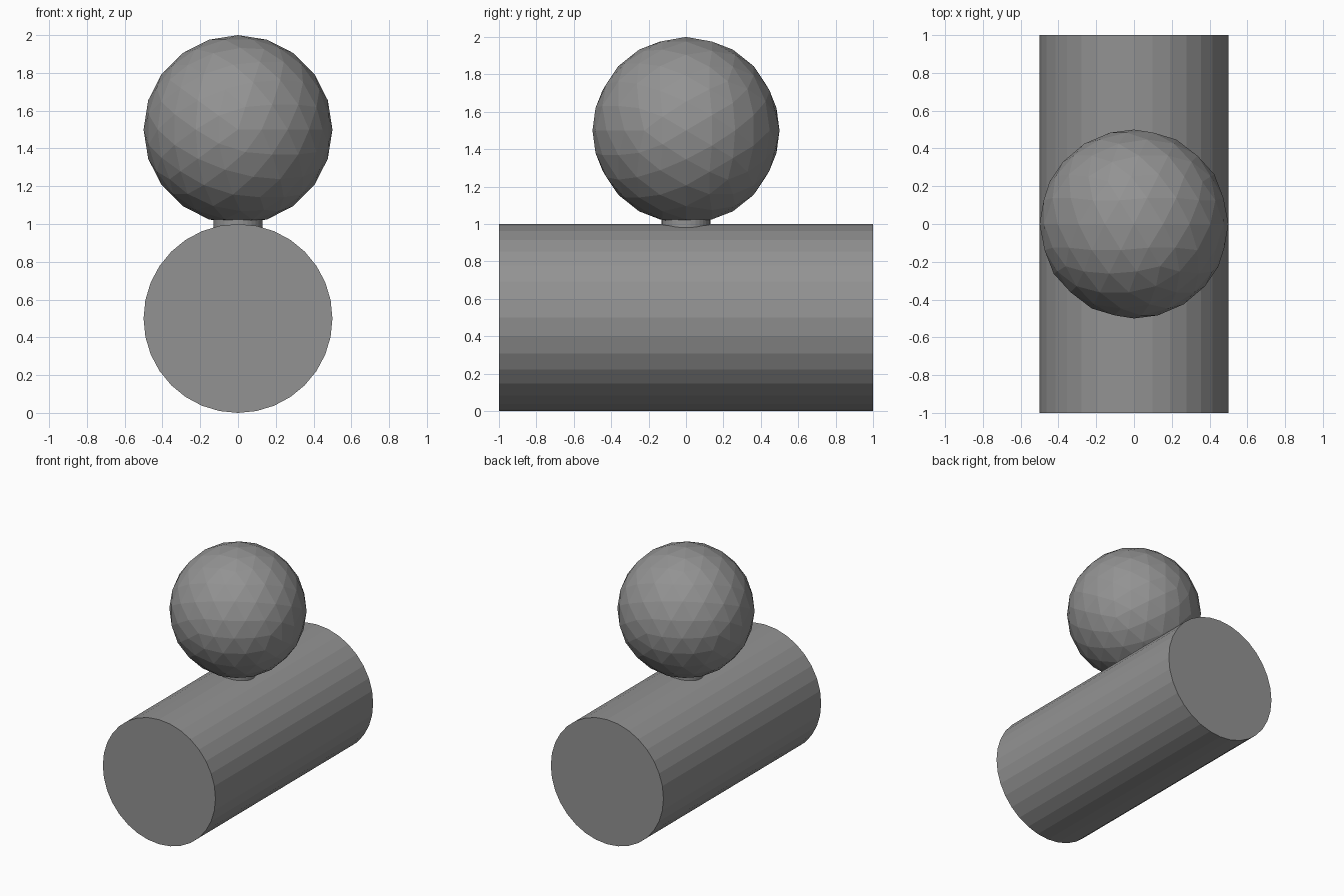
import bpy
from math import pi

if "Cube" in bpy.data.objects:
    bpy.data.objects.remove(bpy.data.objects["Cube"])

# Dark grey shared by all parts
grey = bpy.data.materials.new("dark_grey")
grey.diffuse_color = (0.29, 0.29, 0.29, 1)
grey.use_nodes = True
grey.node_tree.nodes["Principled BSDF"].inputs["Base Color"].default_value = grey.diffuse_color


def finish(name):
    bpy.context.object.name = name
    bpy.context.object.data.materials.append(grey)


def cylinder(name, radius, depth, location, rotation=(0, 0, 0)):
    bpy.ops.mesh.primitive_cylinder_add(vertices=32, radius=radius, depth=depth,
                                        location=location, rotation=rotation)
    finish(name)


# Horizontal body lying along y
cylinder("body", 0.5, 2.0, (0, 0, 0.5), (pi / 2, 0, 0))

# Short collar joining body and ball
cylinder("neck", 0.13, 0.12, (0, 0, 1.0))

# Faceted ball on top, its poles along y
bpy.ops.mesh.primitive_ico_sphere_add(subdivisions=3, radius=0.5, location=(0, 0, 1.5),
                                      rotation=(pi / 2, 0, 0))
finish("ball")
